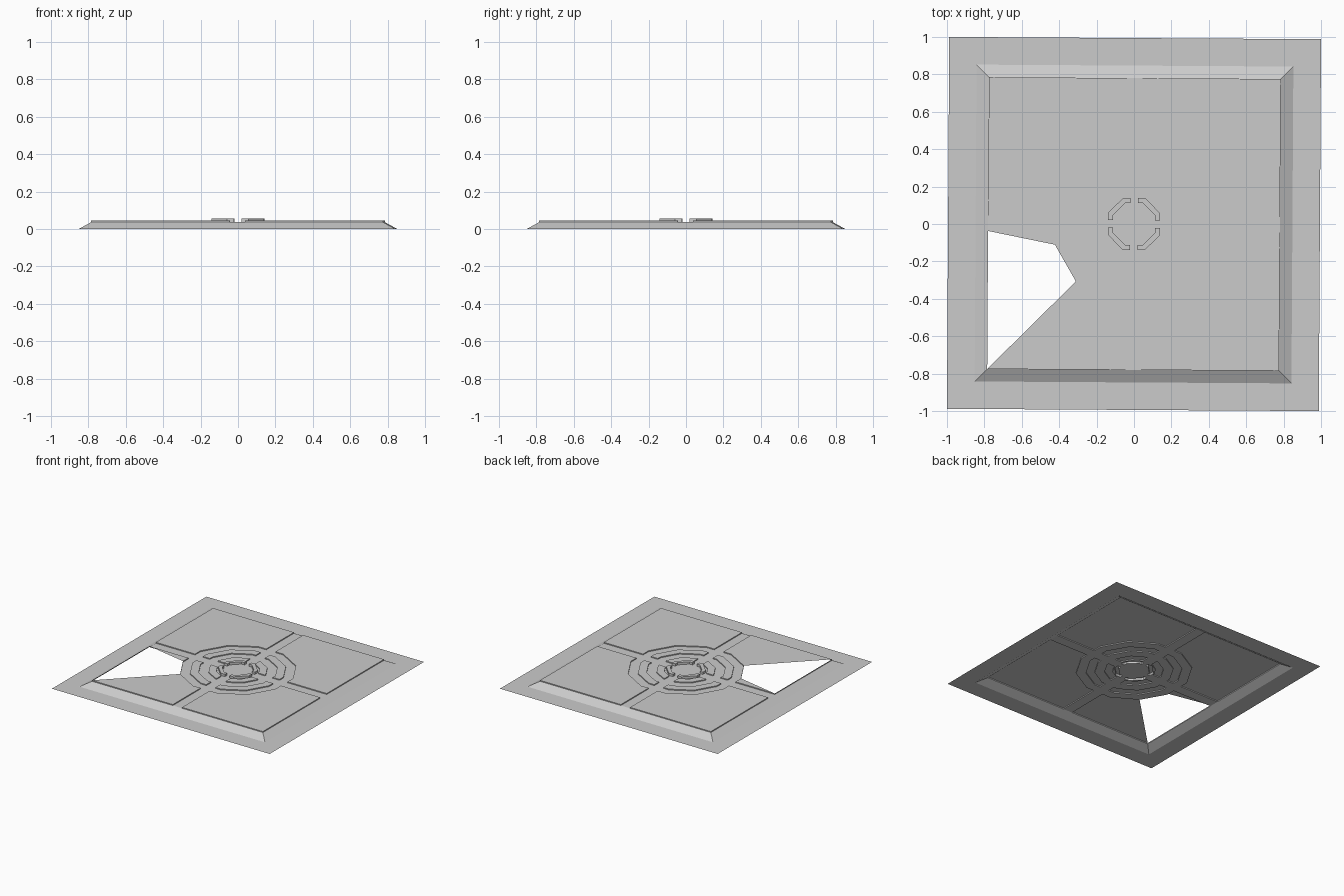
import bpy, bmesh, math

if "Cube" in bpy.data.objects:
    bpy.data.objects.remove(bpy.data.objects["Cube"])

TURN = math.radians(-0.35)      # the whole plate is turned very slightly
FLOOR, TOP, HUB = 0.037, 0.045, 0.056
G, E = 0.042, 0.78              # half width of cross channel, panel edge
QUADS = [(1, 1), (-1, 1), (-1, -1), (1, -1)]


def make(name, faces):
    """Make an open sheet object from lists of 3D points."""
    bm = bmesh.new()
    for pts in faces:
        bm.faces.new([bm.verts.new(p) for p in pts])
    bmesh.ops.remove_doubles(bm, verts=bm.verts, dist=1e-4)
    bmesh.ops.recalc_face_normals(bm, faces=bm.faces)
    if sum(f.normal.z * f.calc_area() for f in bm.faces) < 0:
        bmesh.ops.reverse_faces(bm, faces=bm.faces)
    me = bpy.data.meshes.new(name)
    bm.to_mesh(me)
    bm.free()
    ob = bpy.data.objects.new(name, me)
    ob.rotation_euler.z = TURN
    bpy.context.collection.objects.link(ob)
    return ob


def flat(pts, z, q):
    return [(x * q[0], y * q[1], z) for x, y in pts]


def walls(pts, z0, z1, q):
    lo, hi = flat(pts, z0, q), flat(pts, z1, q)
    n = len(pts)
    return [[lo[i], lo[(i + 1) % n], hi[(i + 1) % n], hi[i]] for i in range(n)]


def arc(r):
    """One quadrant of a twelve-sided ring, cut off by the cross channel."""
    c, s, d = r * math.cos(math.pi / 12), r * math.sin(math.pi / 12), r * math.sqrt(0.5)
    return [(c, G), (c, s), (d, d), (s, c), (G, c)]


def band(a, b):
    return [[a[i], a[i + 1], b[i + 1], b[i]] for i in range(len(a) - 1)]


def square(h, z):
    return [(x * h, y * h, z) for x, y in QUADS]


# Flat border and sloped rim
outer, mid, inner = square(0.994, 0), square(0.847, 0), square(E, FLOOR)
for name, a, b in (("border", outer, mid), ("sloped_rim", mid, inner)):
    make(name, [[a[i], a[(i + 1) % 4], b[(i + 1) % 4], b[i]] for i in range(4)])

# Corner panels; the front left one is broken open
A = arc(0.437)
panel = [(E, G)] + A + [(G, E), (E, E)]
for label, q in zip(("back_right", "back_left", "front_left", "front_right"), QUADS):
    faces = walls(panel, FLOOR, TOP, q)
    if label == "front_left":
        tops = [[(E, G), A[0], A[1]], [A[2], A[3], A[4], (G, E), (E, E)]]
    else:
        tops = [[(E, G), A[0], A[1]], [(E, G), A[1], A[2], (E, E)],
                [A[2], A[3], (G, E), (E, E)], [A[3], A[4], (G, E)]]
    make("panel_" + label, faces + [flat(t, TOP, q) for t in tops])

# Raised ring segments
for name, ro, ri in (("outer_ring", 0.362, 0.297), ("inner_ring", 0.222, 0.163)):
    faces = []
    for q in QUADS:
        o, i = arc(ro), arc(ri)
        faces += walls(o + i[::-1], FLOOR, TOP, q)
        faces += [flat(f, TOP, q) for f in band(o, i)]
    make(name, faces)

# Eight-sided hub ring with four narrow gaps
R, r, n = 0.14, 0.112, 0.02
t = math.tan(math.pi / 8)
ho = [(R, n), (R, R * t), (R * t, R), (n, R)]
hi = [(r, n), (r, r * t), (r * t, r), (n, r)]
faces = []
for q in QUADS:
    faces += walls(ho + hi[::-1], FLOOR, HUB, q)
    faces += [flat(f, HUB, q) for f in band(ho, hi)]
make("hub_ring", faces)

# Channel floor: cross arms, gaps between the rings, hub floor
faces = []
for q in QUADS:
    parts = [[(R, 0), (E, 0), (E, G), (R, G)], [(0, R), (G, R), (G, E), (0, E)]]
    parts += band(arc(0.437), arc(0.362)) + band(arc(0.297), arc(0.222))
    rim = [(R, G), (R, R * t), (R * 0.7071 * 1.207, R * 0.7071 * 1.207 * 0), (R * t, R), (G, R)]
    m = (R + R * t) / 2
    rim[2] = (m, m)
    parts += band(arc(0.163), rim)
    parts += [[(0, 0), (r, 0), hi[0], hi[1], hi[2], hi[3], (0, r)],
              [(r, 0), (R, 0), (R, n), (r, n)], [(0, r), (n, r), (n, R), (0, R)]]
    faces += [flat(p, FLOOR, q) for p in parts]
make("channel_floor", faces)
